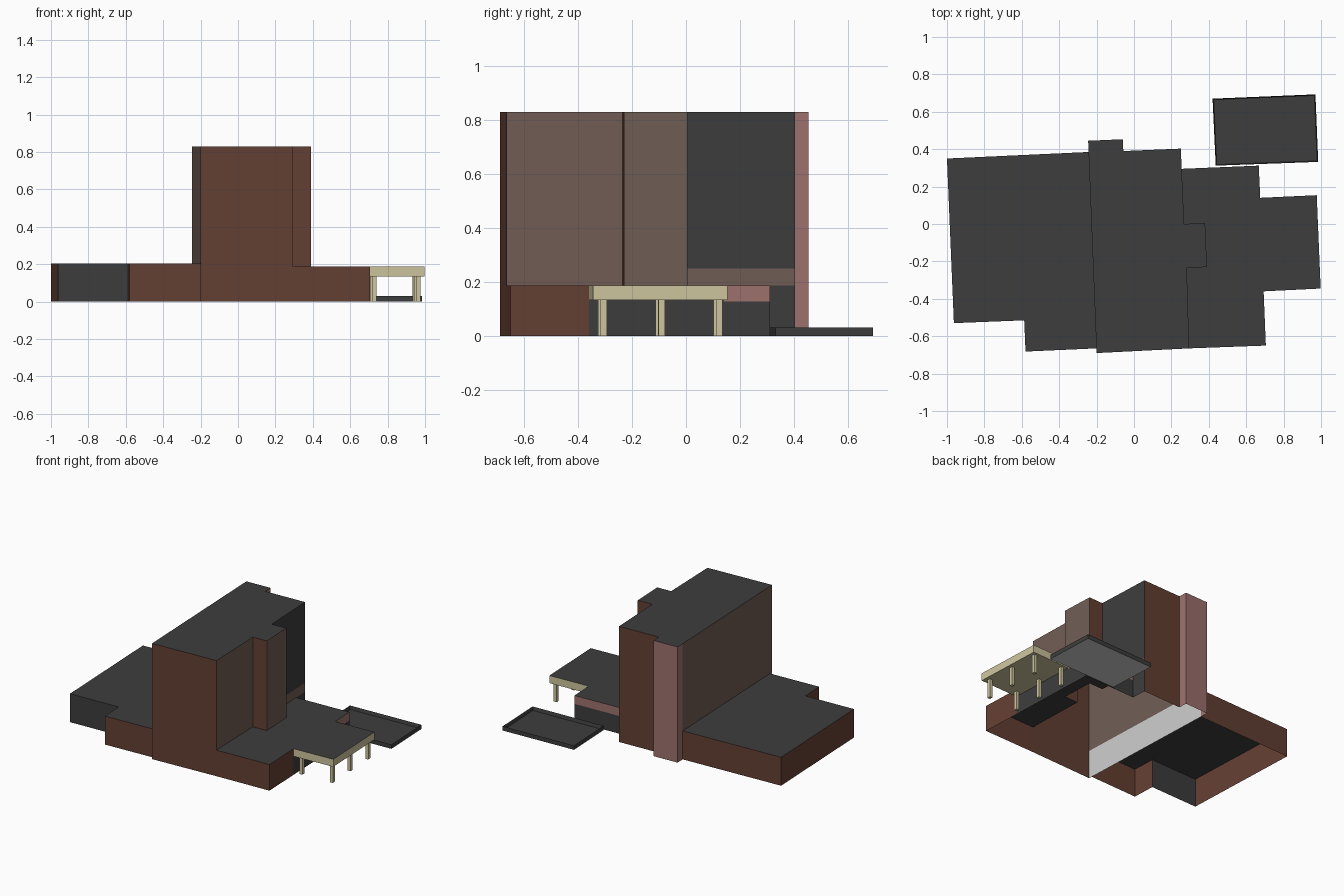
import bpy, bmesh, math
from mathutils import Matrix

if "Cube" in bpy.data.objects:
    bpy.data.objects.remove(bpy.data.objects["Cube"])


def material(name, hex_rgb):
    lin = [((c / 255 + 0.055) / 1.055) ** 2.4 for c in hex_rgb]
    m = bpy.data.materials.new(name)
    m.diffuse_color = (*lin, 1)
    m.use_nodes = True
    m.node_tree.nodes["Principled BSDF"].inputs["Base Color"].default_value = m.diffuse_color
    return m


BROWN, TAUPE, PINK, CHARCOAL, TAN, LIGHT = range(6)
MATS = [
    material("brick brown", (100, 64, 51)),
    material("taupe", (113, 93, 85)),
    material("dusty pink", (158, 114, 109)),
    material("charcoal", (61, 61, 61)),
    material("tan", (206, 197, 158)),
    material("light grey", (205, 205, 205)),
]


def finish(bm, name):
    mesh = bpy.data.meshes.new(name)
    bm.to_mesh(mesh)
    bm.free()
    for m in MATS:
        mesh.materials.append(m)
    ob = bpy.data.objects.new(name, mesh)
    bpy.context.collection.objects.link(ob)
    return ob


def face(bm, pts, mat):
    f = bm.faces.new([bm.verts.new(p) for p in pts])
    f.material_index = mat
    return f


def shell(name, walls, roof, z):
    """Open-bottomed block: walls are (start, end, [(z0, z1, colour), ...])."""
    bm = bmesh.new()
    for a, b, bands in walls:
        for z0, z1, mat in bands:
            face(bm, [(*a, z0), (*b, z0), (*b, z1), (*a, z1)], mat)
    face(bm, [(*p, z) for p in roof], CHARCOAL)
    bmesh.ops.remove_doubles(bm, verts=bm.verts, dist=1e-5)
    return finish(bm, name)


def prism(poly, z0, z1, side, top, bottom):
    bm = bmesh.new()
    n = len(poly)
    for i in range(n):
        a, b = poly[i], poly[(i + 1) % n]
        face(bm, [(*a, z0), (*b, z0), (*b, z1), (*a, z1)], side)
    face(bm, [(*p, z0) for p in reversed(poly)], bottom)
    lid = face(bm, [(*p, z1) for p in poly], top)
    bmesh.ops.remove_doubles(bm, verts=bm.verts, dist=1e-5)
    return bm, lid


TOP, LOW_R, LOW_L = 0.83, 0.187, 0.204

# Tower outline, counterclockwise from the front left corner
A, B = (-0.20, -0.69), (0.295, -0.665)
C, D, E, F = (0.282, -0.235), (0.39, -0.23), (0.38, 0.005), (0.268, 0.0)
G0, G, H = (0.255, 0.295), (0.25, 0.403), (-0.057, 0.39)
I, J, K = (-0.06, 0.453), (-0.245, 0.445), (-0.243, 0.385)
full = lambda mat: [(0, TOP, mat)]
upper = lambda mat: [(LOW_R, TOP, mat)]
band = [(LOW_R, 0.25, TAUPE), (0.25, TOP, CHARCOAL)]
shell("tower", [
    (A, B, full(BROWN)), (B, C, upper(TAUPE)), (C, D, upper(BROWN)),
    (D, E, upper(TAUPE)), (E, F, upper(BROWN)), (F, G0, band),
    (G0, G, [(0, LOW_R, CHARCOAL)] + band), (G, H, full(BROWN)),
    (H, I, full(PINK)), (I, J, full(PINK)), (J, K, full(PINK)),
    (K, A, [(0, LOW_L, LIGHT), (LOW_L, TOP, TAUPE)]),
], [A, B, C, D, E, F, G0, G, H, I, J, K], TOP)

# Low right wing, wrapped around the tower bump
R1, R2, R3, R4 = (0.705, -0.65), (0.693, -0.36), (0.675, 0.14), (0.667, 0.312)
striped = [(0, 0.127, CHARCOAL), (0.127, LOW_R, PINK)]
shell("right_wing", [
    (B, R1, [(0, LOW_R, BROWN)]), (R1, R2, [(0, LOW_R, BROWN)]),
    (R2, R3, [(0, LOW_R, CHARCOAL)]), (R3, R4, striped), (R4, G0, striped),
], [B, R1, R2, R3, R4, G0, F, E, D, C], LOW_R)

# Low left wing
L1, L2, L3 = (-1.0, 0.35), (-0.963, -0.53), (-0.587, -0.515)
L4, L5 = (-0.58, -0.682), (-0.201, -0.665)
low = lambda mat: [(0, LOW_L, mat)]
shell("left_wing", [
    (K, L1, low(BROWN)), (L1, L2, low(BROWN)), (L2, L3, low(CHARCOAL)),
    (L3, L4, low(BROWN)), (L4, L5, low(BROWN)),
], [K, L1, L2, L3, L4, L5], LOW_L)

# Entrance canopy
bm, _ = prism([R2, (0.998, -0.345), (0.977, 0.154), R3], 0.133, LOW_R,
              TAN, CHARCOAL, TAN)
finish(bm, "canopy")

# Canopy posts: two rows of three
tilt = math.radians(2.4)
for row, (x0, y0) in enumerate([(0.728, -0.315), (0.963, -0.305)]):
    for i in range(3):
        bm = bmesh.new()
        bmesh.ops.create_cube(bm, size=1, matrix=(
            Matrix.Translation((x0 - 0.009 * i, y0 + 0.214 * i, 0.067))
            @ Matrix.Rotation(tilt, 4, 'Z')
            @ Matrix.Diagonal((0.022, 0.024, 0.134, 1))))
        for f in bm.faces:
            f.material_index = TAN
        finish(bm, f"canopy_post_{row}_{i}")

# Shallow tray with a thin rim behind the right wing
bm, lid = prism([(0.437, 0.312), (0.985, 0.332), (0.97, 0.693), (0.42, 0.67)],
                0.0, 0.031, CHARCOAL, CHARCOAL, LIGHT)
bmesh.ops.inset_region(bm, faces=[lid], thickness=0.008)
for v in lid.verts:
    v.co.z = 0.006
finish(bm, "yard_tray")
